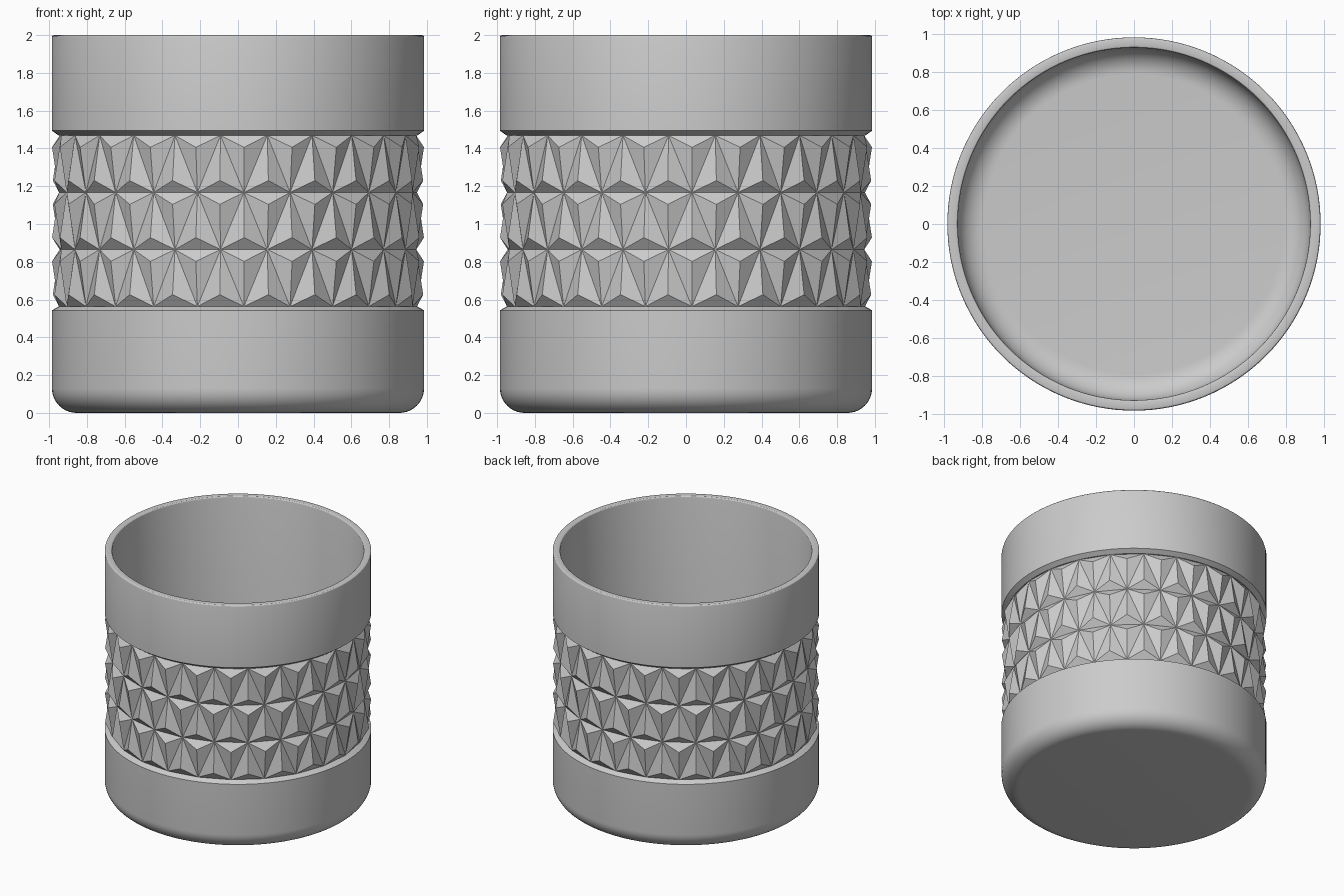
import bpy, bmesh
from math import sin, cos, pi, radians

if "Cube" in bpy.data.objects:
    bpy.data.objects.remove(bpy.data.objects["Cube"])


def finish(name, bm):
    mesh = bpy.data.meshes.new(name)
    bm.to_mesh(mesh)
    bm.free()
    obj = bpy.data.objects.new(name, mesh)
    bpy.context.collection.objects.link(obj)
    return obj


def arc(cx, cz, r, a0, a1, n=8):
    """Profile points on a circular arc (degrees)."""
    return [(cx + r * cos(radians(a0 + (a1 - a0) * i / n)),
             cz + r * sin(radians(a0 + (a1 - a0) * i / n))) for i in range(n + 1)]


def lathe(name, profile, seg):
    """Closed solid of revolution; the profile starts and ends on the axis."""
    bm = bmesh.new()
    vs = [bm.verts.new((r, 0, z)) for r, z in profile]
    es = [bm.edges.new(p) for p in zip(vs, vs[1:])]
    bmesh.ops.spin(bm, geom=vs + es, cent=(0, 0, 0), axis=(0, 0, 1),
                   angle=2 * pi, steps=seg, use_duplicate=False)
    bmesh.ops.remove_doubles(bm, verts=bm.verts, dist=1e-4)
    bmesh.ops.recalc_face_normals(bm, faces=bm.faces)
    obj = finish(name, bm)
    bpy.context.view_layer.objects.active = obj
    obj.select_set(True)
    bpy.ops.object.shade_smooth_by_angle(angle=radians(25))
    obj.select_set(False)
    return obj


R, R_IN, R_CORE = 0.985, 0.93, 0.934
Z0, ROW, ROWS = 0.563, 0.302, 3
Z1 = Z0 + ROW * ROWS

# Cup body: rounded base, recessed waist, thin rim, hollow inside
outer = [(0, 0)] + arc(R - 0.13, 0.13, 0.13, -90, 0, 10)
waist = [(R, Z0 - 0.02), (0.95, Z0), (R_CORE, Z0),
         (R_CORE, Z1), (0.95, Z1), (R, Z1 + 0.025)]
rim = arc(R - 0.012, 1.988, 0.012, 0, 90, 3) + arc(R_IN + 0.012, 1.988, 0.012, 90, 180, 3)
inner = arc(R_IN - 0.14, 0.2, 0.14, 0, -90, 10) + [(0, 0.06)]
lathe("cup_body", outer + waist + rim + inner, 128)

# Faceted band: rows of alternating triangles, each raised to a three-sided peak
N, R_NODE, R_PEAK, LIFT = 24, 0.948, 0.985, 0.063
STEP = 2 * pi / N
START = -pi / 2 + radians(1.9)

bm = bmesh.new()


def point(r, k, z):
    a = START + k * STEP
    return bm.verts.new((r * cos(a), r * sin(a), z))


nodes = [[point(R_NODE, i + 0.5 * (j % 2), Z0 + j * ROW) for i in range(N)]
         for j in range(ROWS + 1)]


def pyramid(a, b, c, k, z):
    peak = point(R_PEAK, k, z)
    for p, q in ((a, b), (b, c), (c, a)):
        bm.faces.new((p, q, peak))


for j in range(ROWS):
    low, high = nodes[j], nodes[j + 1]
    zl, zh = Z0 + j * ROW + LIFT, Z0 + (j + 1) * ROW - LIFT
    odd = j % 2
    for i in range(N):
        n = (i + 1) % N
        # upward triangle, then downward triangle
        pyramid(low[i], low[n], high[n if odd else i], i + 0.5 + 0.5 * odd, zl)
        pyramid(high[n], high[i], low[i if odd else n], i + 0.5 + 0.5 * (1 - odd), zh)
finish("faceted_band", bm)
